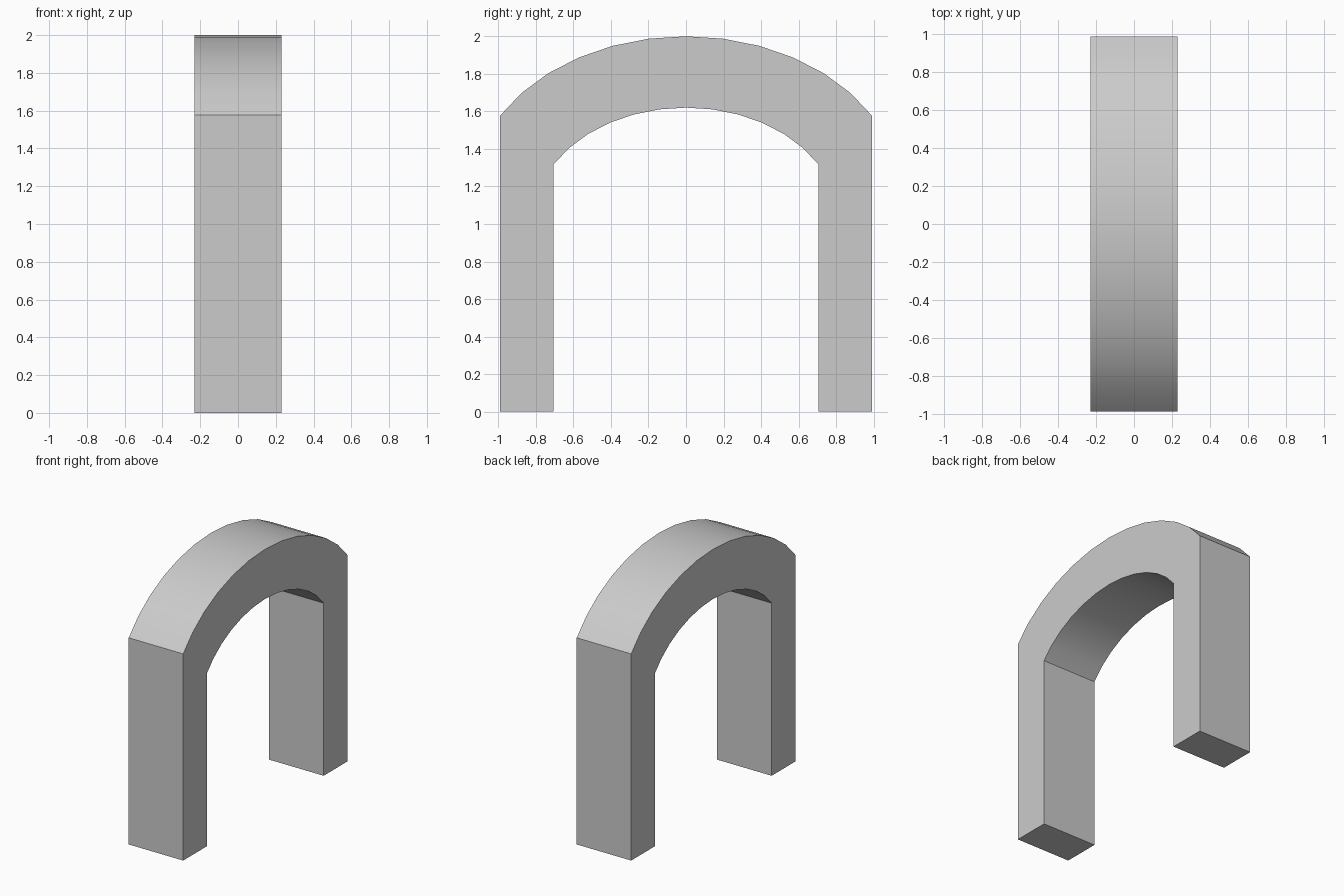
import bpy, bmesh
from math import sin, cos, radians

if "Cube" in bpy.data.objects:
    bpy.data.objects.remove(bpy.data.objects["Cube"])

HALF_DEPTH = 0.23


def arc(half_width, top, spring):
    """Elliptical arch curve from -y to +y, spanning 60 degrees each side."""
    a = half_width / sin(radians(60))
    b = (top - spring) / (1 - cos(radians(60)))
    return [(a * sin(radians(t)), top - b * (1 - cos(radians(t))))
            for t in range(-60, 61, 10)]


# Closed side profile: outer arch with legs, then inner opening
outer = arc(0.99, 2.0, 1.578)
inner = arc(0.705, 1.62, 1.318)
profile = ([(-0.99, 0)] + outer + [(0.99, 0), (0.705, 0)]
           + inner[::-1] + [(-0.705, 0)])

# Extrude the profile across x
bm = bmesh.new()
face = bm.faces.new([bm.verts.new((-HALF_DEPTH, y, z)) for y, z in profile])
ext = bmesh.ops.extrude_face_region(bm, geom=[face], use_keep_orig=True)
moved = [g for g in ext["geom"] if isinstance(g, bmesh.types.BMVert)]
bmesh.ops.translate(bm, verts=moved, vec=(2 * HALF_DEPTH, 0, 0))
bmesh.ops.recalc_face_normals(bm, faces=bm.faces)
mesh = bpy.data.meshes.new("archway")
bm.to_mesh(mesh)
bm.free()

# Archway object, smooth along the curves with crisp borders
arch = bpy.data.objects.new("archway", mesh)
bpy.context.collection.objects.link(arch)
bpy.context.view_layer.objects.active = arch
arch.select_set(True)
bpy.ops.object.shade_smooth_by_angle(angle=radians(30))
